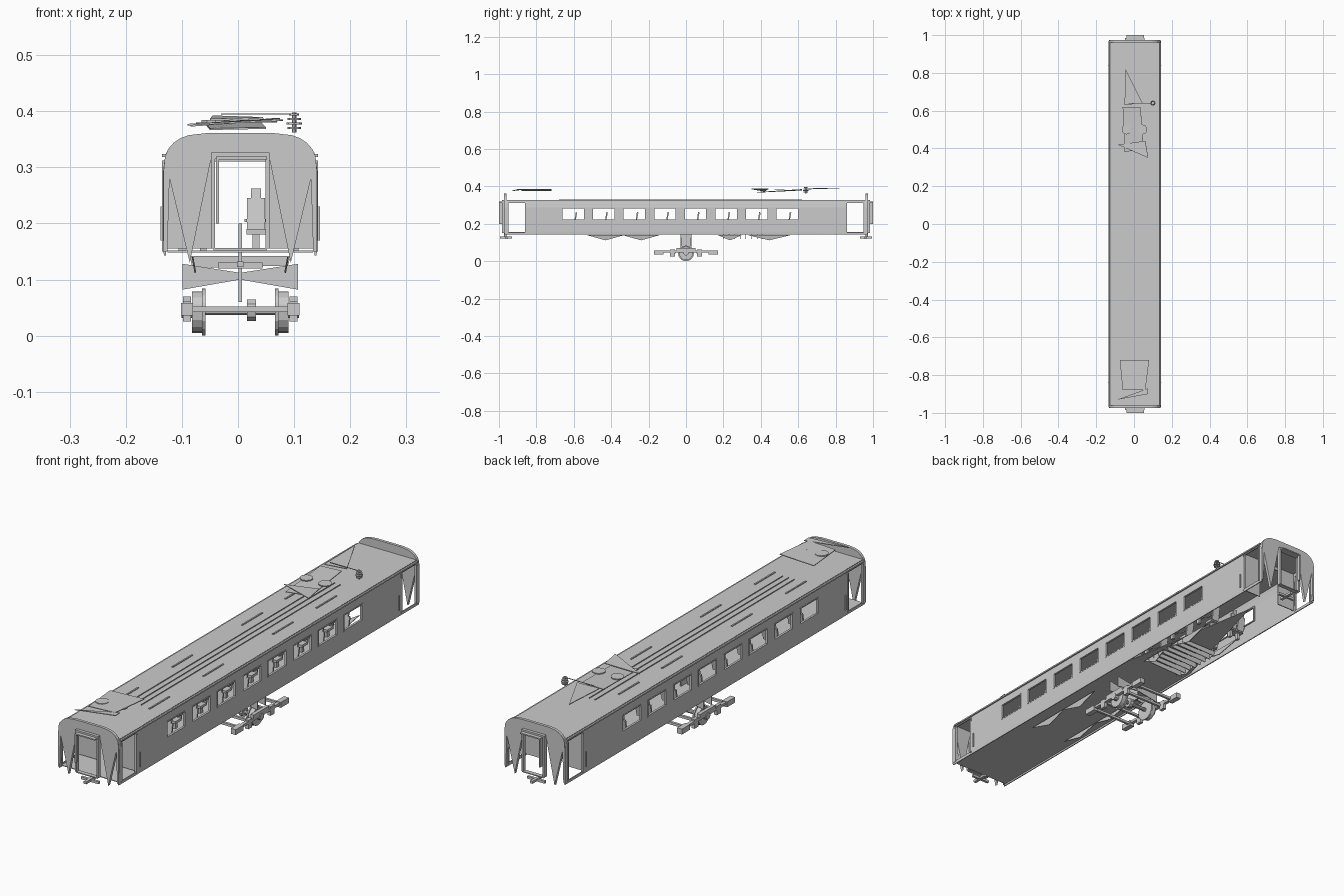
import bpy, bmesh, math
from mathutils import Matrix, Vector

C = 0.004  # body centre line in x


def make(name, bm):
    me = bpy.data.meshes.new(name)
    bm.normal_update()
    bm.to_mesh(me)
    bm.free()
    ob = bpy.data.objects.new(name, me)
    bpy.context.collection.objects.link(ob)
    return ob


def add_box(bm, x, y, z, rot=None):
    c = Vector((sum(x) / 2, sum(y) / 2, sum(z) / 2))
    s = Matrix.Diagonal((x[1] - x[0], y[1] - y[0], z[1] - z[0], 1))
    bmesh.ops.create_cube(bm, size=1, matrix=Matrix.Translation(c) @ (rot or Matrix()) @ s)


def boxes(name, items):
    bm = bmesh.new()
    for it in items:
        add_box(bm, *it)
    return make(name, bm)


def sheets(name, polys, thick=0):
    bm = bmesh.new()
    for p in polys:
        bm.faces.new([bm.verts.new(v) for v in p])
    ob = make(name, bm)
    if thick:
        m = ob.modifiers.new("thickness", 'SOLIDIFY')
        m.thickness = thick
        m.offset = 0
    return ob


def add_cyl(bm, pos, r, length, axis='Z', n=12, r2=None):
    rot = {'X': Matrix.Rotation(math.pi / 2, 4, 'Y'), 'Y': Matrix.Rotation(math.pi / 2, 4, 'X'), 'Z': Matrix()}[axis]
    bmesh.ops.create_cone(bm, cap_ends=True, segments=n, radius1=r, radius2=r if r2 is None else r2,
                          depth=length, matrix=Matrix.Translation(pos) @ rot)


# Side walls: panel grid with eight window openings and a doorway at each end
windows = [-0.603 + 0.1635 * i for i in range(8)]
WH = 0.062
ys = sorted([-0.97, -0.955, -0.855, 0.855, 0.955, 0.97] + [w + d for w in windows for d in (-WH, WH)])
section = [(0.134, 0.143), (0.135, 0.155), (0.136, 0.218), (0.136, 0.288), (0.133, 0.312), (0.130, 0.326)]
for side, label in ((-1, "left"), (1, "right")):
    polys = []
    for a, b in zip(ys, ys[1:]):
        mid = (a + b) / 2
        for k, (lo, hi) in enumerate(zip(section, section[1:])):
            window = k == 2 and any(abs(mid - w) < WH for w in windows)
            door = k in (1, 2, 3) and 0.855 < abs(mid) < 0.955
            if not (window or door):
                polys.append([(C + side * lo[0], a, lo[1]), (C + side * lo[0], b, lo[1]),
                              (C + side * hi[0], b, hi[1]), (C + side * hi[0], a, hi[1])])
    wall = sheets(label + "_side_wall", polys)
    bm = bmesh.new()
    bm.from_mesh(wall.data)
    bmesh.ops.remove_doubles(bm, verts=bm.verts, dist=1e-5)
    bm.to_mesh(wall.data)
    bm.free()
    m = wall.modifiers.new("thickness", 'SOLIDIFY')
    m.thickness, m.offset = 0.004, 0

    # Window frames
    x = tuple(sorted((C + side * 0.130, C + side * 0.139)))
    t = 0.005
    frames = []
    for w in windows:
        frames += [(x, (w - WH, w + WH), (0.218, 0.218 + t)), (x, (w - WH, w + WH), (0.288 - t, 0.288)),
                   (x, (w - WH, w - WH + t), (0.218, 0.288)), (x, (w + WH - t, w + WH), (0.218, 0.288))]
    boxes(label + "_window_frames", frames)
    # Gutter, door rails and grab handles
    trim = [(x, (-0.96, 0.96), (0.318, 0.324))]
    for e in (-1, 1):
        for yy in (0.857, 0.953):
            trim.append((x, (e * yy - 0.003, e * yy + 0.003), (0.15, 0.312)))
        hx = tuple(sorted((C + side * 0.136, C + side * 0.142)))
        trim.append((hx, (e * 0.838 - 0.002, e * 0.838 + 0.002), (0.17, 0.23)))
    boxes(label + "_wall_trim", trim)

# Flat roof panel with long centre strips
sheets("roof_panel", [[(C - 0.131, -0.965, 0.325), (C + 0.131, -0.965, 0.325),
                       (C + 0.131, 0.965, 0.325), (C - 0.131, 0.965, 0.325)]], 0.003)
boxes("roof_strips", [((xx - 0.001, xx + 0.001), (-0.67, 0.62), (0.326, 0.33)) for xx in (-0.022, 0.004, 0.03)]
      + [((s * 0.07 + C - 0.003, s * 0.07 + C + 0.003), (y, y + 0.13), (0.326, 0.33))
         for s in (-1, 1) for y in (-0.68, -0.33, 0.12, 0.4)])

# Floor, complete in front and tapering towards the back
sheets("floor", [[(C - 0.13, -0.96, 0.15), (C + 0.13, -0.96, 0.15), (C + 0.13, 0.1, 0.15),
                  (C + 0.02, 0.75, 0.15), (C - 0.13, 0.2, 0.15)]], 0.003)

# End walls: rounded arch with hanging points beside the doorway, plus gangway frames
arch = [(0.137, 0.15), (0.137, 0.29)]
arch += [(0.077 + 0.059 * math.cos(a), 0.307 + 0.052 * math.sin(a)) for a in [math.radians(15 * i) for i in range(1, 6)]]
arch += [(0.06, 0.361)]
inner = [(0.05, 0.325), (0.09, 0.13), (0.126, 0.28), (0.13, 0.15)]
for e, label in ((-1, "front"), (1, "back")):
    outline = arch + [(-x, z) for x, z in reversed(arch)] + [(-x, z) for x, z in reversed(inner)] + inner
    sheets(label + "_end_wall", [[(C + x, e * 0.967, z) for x, z in outline]], 0.012)
    y = tuple(sorted((e * 0.968, e * 0.985)))
    y2 = tuple(sorted((e * 0.985, e * 1.0)))
    boxes(label + "_gangway_frame", [
        ((C - 0.052, C - 0.045), y, (0.155, 0.326)), ((C + 0.045, C + 0.052), y, (0.155, 0.326)),
        ((C - 0.052, C + 0.052), y, (0.315, 0.326)), ((C - 0.048, C + 0.048), y, (0.152, 0.156)),
        ((C - 0.043, C - 0.038), y2, (0.2, 0.318)), ((C - 0.043, C + 0.048), y2, (0.314, 0.319))])
    # Vestibule partition with open doorway
    yp = tuple(sorted((e * 0.848, e * 0.852)))
    boxes(label + "_partition", [((C - 0.13, C - 0.048), yp, (0.155, 0.324)), ((C + 0.048, C + 0.13), yp, (0.155, 0.324)),
                                 ((C - 0.048, C + 0.048), yp, (0.31, 0.324))])
    # Coupler under the doorway
    boxes(label + "_coupler", [((C - 0.006, C + 0.006), tuple(sorted((e * 0.93, e * 0.995))), (0.122, 0.132)),
                               ((C - 0.04, C + 0.04), tuple(sorted((e * 0.955, e * 0.965))), (0.12, 0.13))])

# Seats: cushion, leaning back, headrest and pedestal
bm = bmesh.new()
lean = Matrix.Rotation(math.radians(-10), 4, 'X')
for w in windows:
    for sx in (-0.1, -0.062, 0.032, 0.102):
        add_box(bm, (sx - 0.017, sx + 0.017), (w - 0.035, w + 0.005), (0.18, 0.19))
        add_box(bm, (sx - 0.016, sx + 0.016), (w + 0.006, w + 0.013), (0.185, 0.245), lean)
        add_box(bm, (sx - 0.009, sx + 0.009), (w + 0.012, w + 0.02), (0.243, 0.262), lean)
        add_box(bm, (sx - 0.006, sx + 0.006), (w - 0.02, w - 0.005), (0.152, 0.18))
        for a in (-0.018, 0.018):
            add_box(bm, (sx + a - 0.002, sx + a + 0.002), (w - 0.025, w + 0.01), (0.203, 0.208))
make("seats", bm)

# Roof equipment: folded current collector and cover plates
sheets("collector_plates", [
    [(-0.05, 0.63, 0.385), (0.045, 0.64, 0.388), (-0.045, 0.82, 0.391)],
    [(-0.085, 0.42, 0.374), (0.075, 0.35, 0.386), (0.06, 0.44, 0.386)],
    [(-0.05, 0.38, 0.368), (0.05, 0.4, 0.37), (0.035, 0.62, 0.384), (-0.06, 0.62, 0.38)],
    [(-0.075, -0.72, 0.378), (0.08, -0.72, 0.384), (0.06, -0.88, 0.384), (-0.06, -0.88, 0.378)],
    [(-0.09, -0.93, 0.376), (0.075, -0.9, 0.384), (0.075, -0.87, 0.384)]], 0.003)
bm = bmesh.new()
for x, y in ((-0.04, 0.5), (0.045, 0.5), (-0.04, -0.82), (0.045, -0.82)):
    add_cyl(bm, (x, y, 0.382), 0.026, 0.004, n=10)
for z, r in ((0.37, 0.012), (0.378, 0.014), (0.386, 0.012), (0.394, 0.009)):
    add_cyl(bm, (0.1, 0.64, z), r, 0.004, n=8)
add_cyl(bm, (0.1, 0.64, 0.38), 0.004, 0.036, n=8)
add_box(bm, (-0.03, 0.1), (0.638, 0.641), (0.394, 0.396))
make("roof_fans_and_insulator", bm)

# Underfloor equipment: shallow wedges and cross ribs
under = []
for s in (-1, 1):
    for y0, y1 in ((-0.53, -0.33), (-0.34, -0.14), (0.17, 0.3), (0.33, 0.56)):
        under.append([(C + s * 0.085, y0, 0.14), (C + s * 0.085, y1, 0.14), (C + s * 0.08, (y0 + y1) / 2, 0.112)])
under += [[(C - 0.09, y, 0.142), (C + 0.09, y, 0.142), (C + 0.085, y, 0.125), (C - 0.085, y, 0.12)]
          for y in [0.2 + 0.03 * i for i in range(8)]]
sheets("underfloor_equipment", under, 0.003)

# Bow-tie bolster and centre post above the wheelset
sheets("bolster", [[(C - 0.103, y, 0.128), (C - 0.103, y, 0.082), (C, y, 0.1), (C + 0.103, y, 0.082),
                    (C + 0.103, y, 0.128), (C, y, 0.112)] for y in (-0.025, 0.025)], 0.004)
boxes("centre_post", [((C - 0.003, C + 0.003), (-0.03, 0.03), (0.06, 0.2))])

# Wheelset: flanged wheels, axle, gearbox
bm = bmesh.new()
for s in (-1, 1):
    add_cyl(bm, (C + s * 0.077, 0, 0.042), 0.037, 0.018, 'X', 16)
    add_cyl(bm, (C + s * 0.065, 0, 0.042), 0.042, 0.006, 'X', 16)
    add_cyl(bm, (C + s * 0.095, 0, 0.045), 0.014, 0.02, 'X', 10)
add_cyl(bm, (C, 0, 0.044), 0.008, 0.19, 'X', 10)
add_cyl(bm, (C + 0.02, 0, 0.045), 0.02, 0.016, 'X', 10)
make("wheelset", bm)

# Bogie frame: side beams, cross bars and end dampers
frame = []
for s in (-1, 1):
    a, b = sorted((C + s * 0.088, C + s * 0.102))
    frame += [((a, b), (-0.14, 0.14), (0.046, 0.056)), ((a, b), (-0.05, 0.05), (0.055, 0.07))]
    for e in (-1, 1):
        frame.append(((a - 0.004, b + 0.004), tuple(sorted((e * 0.12, e * 0.172))), (0.036, 0.058)))
        frame.append(((a, b), tuple(sorted((e * 0.06, e * 0.085))), (0.025, 0.062)))
for y in (-0.13, -0.06, 0.06, 0.13):
    frame.append(((C - 0.09, C + 0.09), (y - 0.005, y + 0.005), (0.042, 0.052)))
boxes("bogie_frame", frame)
